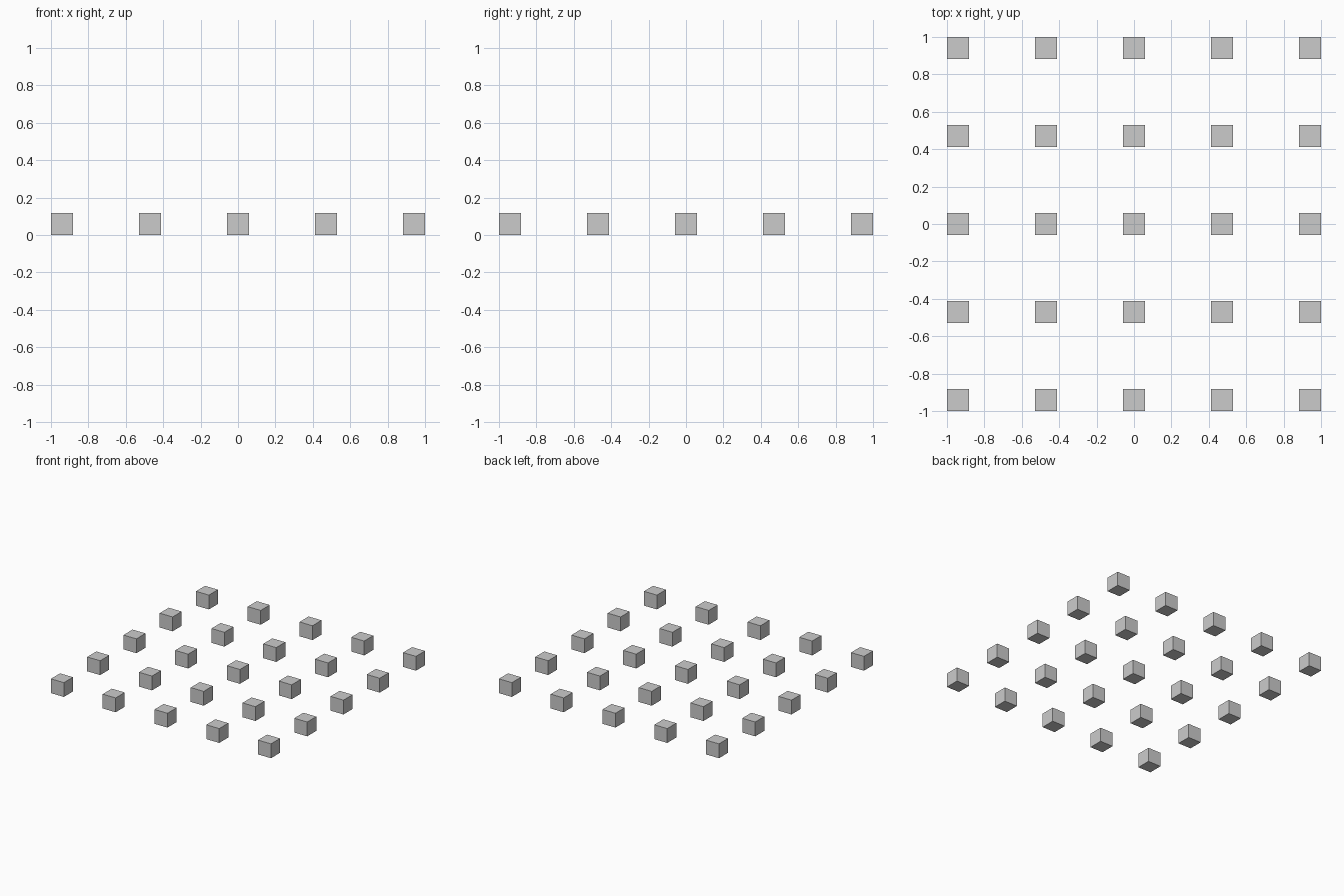
import bpy

if "Cube" in bpy.data.objects:
    bpy.data.objects.remove(bpy.data.objects["Cube"])

COUNT = 5
SIZE = 2 / 17          # cube edge; the spacing is four edges
STEP = 4 * SIZE

# Square grid of identical cubes resting on the ground
for row in range(COUNT):
    for col in range(COUNT):
        x = (col - (COUNT - 1) / 2) * STEP
        y = (row - (COUNT - 1) / 2) * STEP
        bpy.ops.mesh.primitive_cube_add(size=SIZE, location=(x, y, SIZE / 2))
        bpy.context.object.name = f"cube_row{row + 1}_col{col + 1}"
